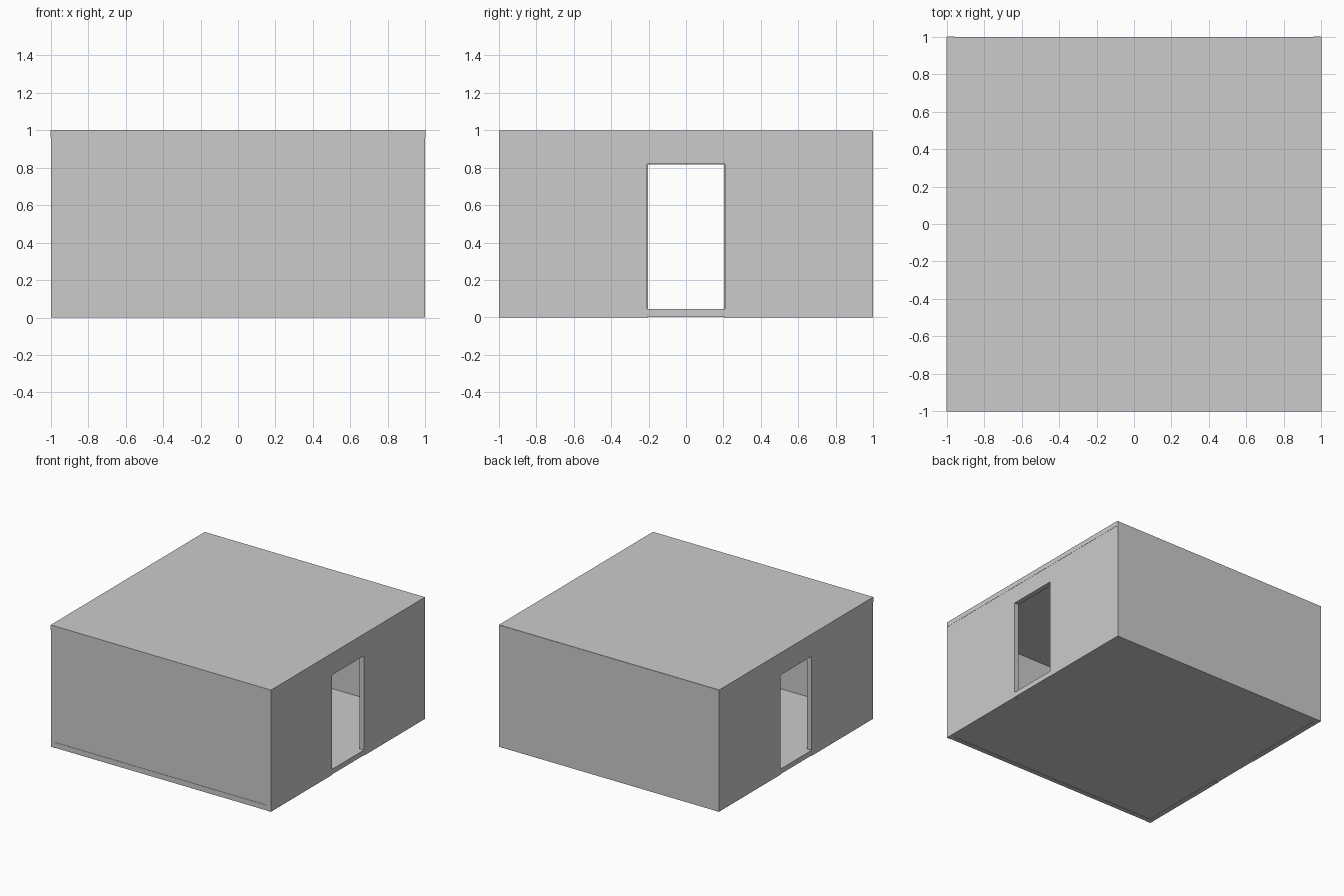
import bpy
import bmesh
from mathutils import Vector

if "Cube" in bpy.data.objects:
    bpy.data.objects.remove(bpy.data.objects["Cube"])

T = 0.04   # slab thickness
E = 0.003  # tiny offset between neighbouring slabs


def prism(name, profile, depth):
    """Extrude a closed planar outline along the depth vector."""
    bm = bmesh.new()
    face = bm.faces.new([bm.verts.new(p) for p in profile])
    ext = bmesh.ops.extrude_face_region(bm, geom=[face], use_keep_orig=True)
    moved = [g for g in ext["geom"] if isinstance(g, bmesh.types.BMVert)]
    bmesh.ops.translate(bm, verts=moved, vec=Vector(depth))
    bmesh.ops.recalc_face_normals(bm, faces=bm.faces)
    mesh = bpy.data.meshes.new(name)
    bm.to_mesh(mesh)
    bm.free()
    obj = bpy.data.objects.new(name, mesh)
    bpy.context.collection.objects.link(obj)
    return obj


def slab(name, lo, hi):
    """Axis-aligned box between two corners."""
    (x0, y0, z0), (x1, y1, z1) = lo, hi
    outline = [(x0, y0, z0), (x1, y0, z0), (x1, y1, z0), (x0, y1, z0)]
    return prism(name, outline, (0, 0, z1 - z0))


def door_wall(name, x, thickness, half_width, top):
    """Side wall with a doorway notched up from the bottom edge."""
    outline = [(-1, 0), (-half_width, 0), (-half_width, top), (half_width, top),
               (half_width, 0), (1, 0), (1, 1 - E), (-1, 1 - E)]
    return prism(name, [(x, y, z) for y, z in outline], (thickness, 0, 0))


# Floor and ceiling
slab("floor", (-1 + E, -1, E), (1 - E, 1 - E, 0.045))
slab("ceiling", (-1, -1, 1 - T), (1, 1 - E, 1))

# Front and back walls
slab("front_wall", (-1 + E, -1 + E, 0), (1 - T, -1 + T, 1 - E))
slab("back_wall", (-1 + E, 1 - T, 0), (1 - E, 1 - E / 2, 1 - E))

# Side walls with facing doorways
door_wall("right_wall", 1 - E / 2, -T, 0.208, 0.82)
door_wall("left_wall", -1 + E / 2, T, 0.203, 0.817)
